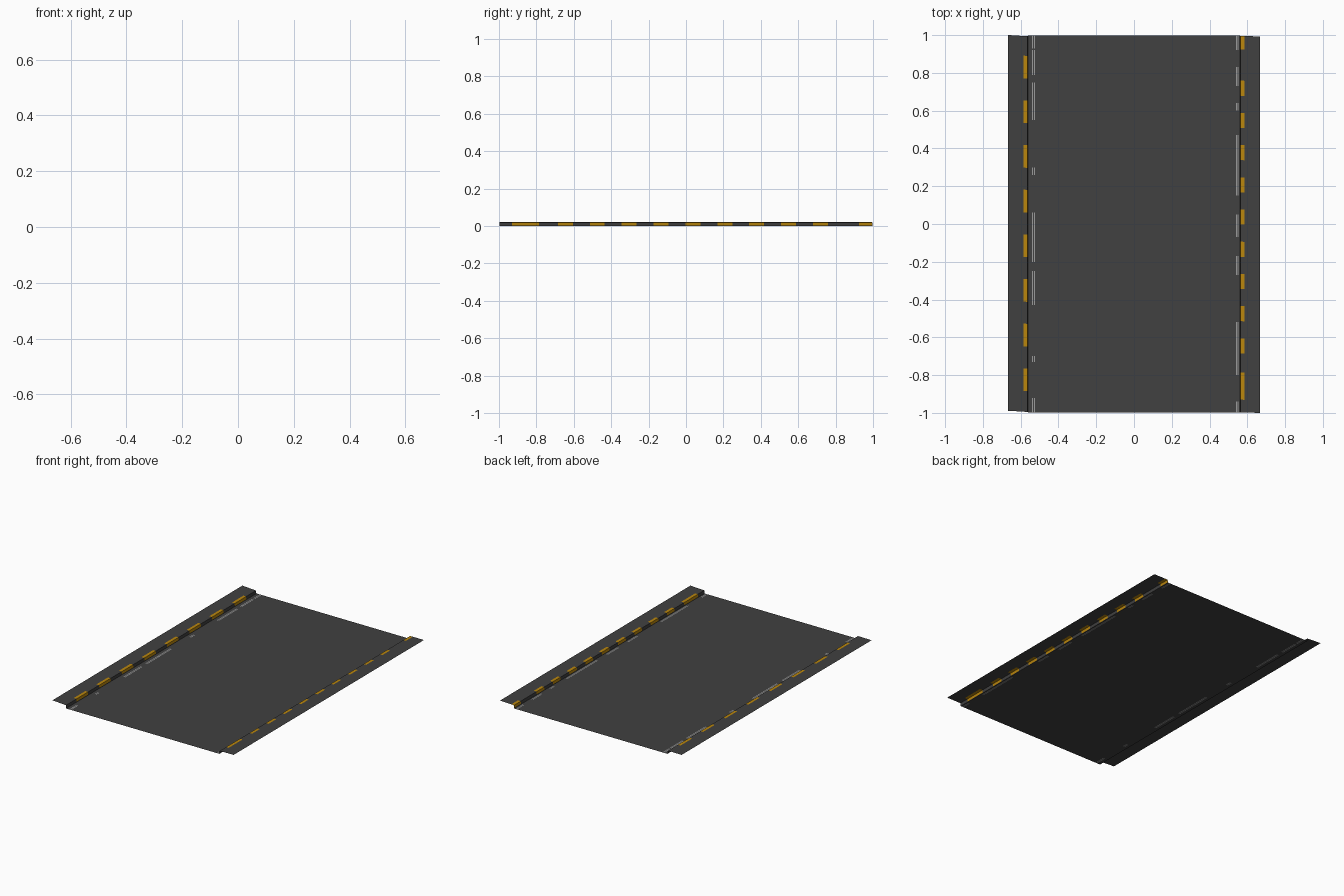
import bpy, bmesh

if "Cube" in bpy.data.objects:
    bpy.data.objects.remove(bpy.data.objects["Cube"])


def material(name, rgb):
    m = bpy.data.materials.new(name)
    m.diffuse_color = (*rgb, 1)
    m.use_nodes = True
    m.node_tree.nodes["Principled BSDF"].inputs["Base Color"].default_value = m.diffuse_color
    return m


ASPHALT = material("dark asphalt", (0.052, 0.052, 0.052))
YELLOW = material("curb yellow", (0.49, 0.24, 0.004))
GREY = material("worn grey line", (0.33, 0.33, 0.33))


def strip(name, profile, dashes=(), painted=(), paint=YELLOW, y0=-0.997, y1=0.997, skew=0.0):
    """Sweep an open (x, z) profile along y; painted columns get the paint inside dashes."""
    cuts = sorted({y0, y1} | {min(max(v, y0), y1) for d in dashes for v in d})
    bm = bmesh.new()
    x0 = profile[0][0]
    rows = [[bm.verts.new((x, y + skew * abs(x - x0), z)) for x, z in profile] for y in cuts]
    for j in range(len(cuts) - 1):
        mid = (cuts[j] + cuts[j + 1]) / 2
        inside = any(a < mid < b for a, b in dashes)
        for i in range(len(profile) - 1):
            f = bm.faces.new((rows[j][i], rows[j][i + 1], rows[j + 1][i + 1], rows[j + 1][i]))
            if inside and i in painted:
                f.material_index = 1
    # keep the sheet facing up
    bm.normal_update()
    if sum(f.normal.z for f in bm.faces) < 0:
        bmesh.ops.reverse_faces(bm, faces=bm.faces[:])
    me = bpy.data.meshes.new(name)
    bm.to_mesh(me)
    bm.free()
    me.materials.append(ASPHALT)
    me.materials.append(paint)
    ob = bpy.data.objects.new(name, me)
    bpy.context.collection.objects.link(ob)
    return ob


def curb_profile(s):
    # road edge, curb face, painted top, pavement
    return [(s * 0.562, 0.0), (s * 0.562, 0.003), (s * 0.564, 0.02),
            (s * 0.584, 0.0205), (s * 0.668, 0.0225)]


# Road surface
strip("road", [(-0.525, 0), (0.54, 0)])

# Worn lines along both road edges
left_wear = [(-1, -0.92), (-0.73, -0.7), (-0.43, -0.25), (-0.2, 0.06),
             (0.26, 0.3), (0.55, 0.75), (0.79, 0.92), (0.93, 1)]
right_wear = [(-1, -0.94), (-0.8, -0.52), (-0.27, -0.17), (-0.07, 0.05),
              (0.15, 0.47), (0.6, 0.64), (0.73, 0.83), (0.92, 1)]
strip("left_road_edge", [(-0.562, 0), (-0.539, 0), (-0.534, 0), (-0.53, 0), (-0.525, 0)],
      left_wear, (1, 3), GREY)
strip("right_road_edge", [(0.54, 0), (0.544, 0), (0.548, 0), (0.552, 0), (0.562, 0)],
      right_wear, (0, 2), GREY)

# Raised pavements with yellow dashes on the curb
left_dashes = [(-0.885 + 0.2364 * k, -0.765 + 0.2364 * k) for k in range(8)]
right_dashes = [(-0.93, -0.785), (0.925, 0.995)]
right_dashes += [(-0.685 + 0.1705 * k, -0.605 + 0.1705 * k) for k in range(9)]
strip("left_pavement", curb_profile(-1), left_dashes, (1, 2), YELLOW, -0.995, 0.994, 0.06)
strip("right_pavement", curb_profile(1), right_dashes, (1, 2), YELLOW, -0.997, 0.996, -0.03)
